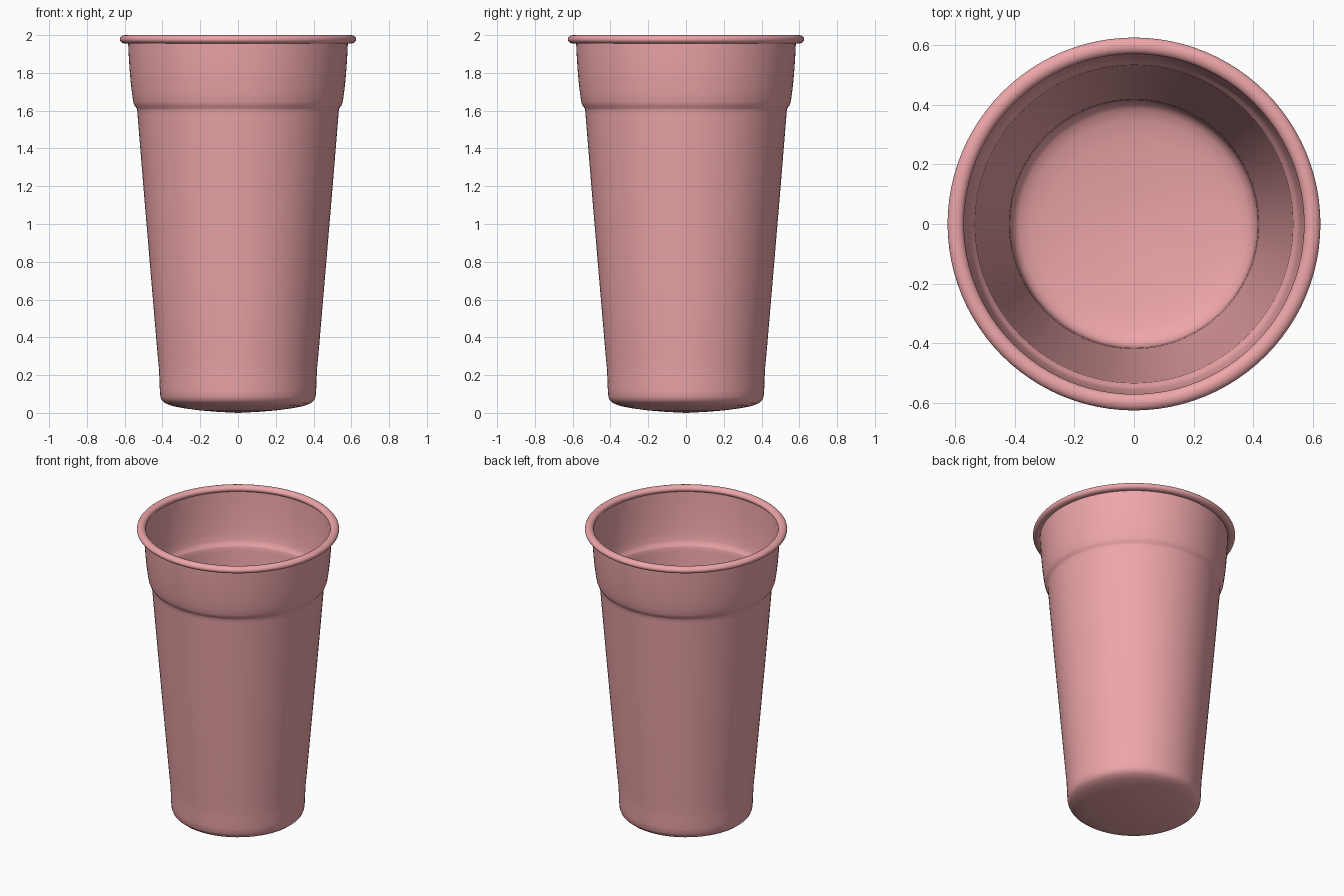
import bpy, math

if "Cube" in bpy.data.objects:
    bpy.data.objects.remove(bpy.data.objects["Cube"])

SIDES = 96


def lathe(name, profile, mat, closed=False):
    """Revolve an (r, z) profile about z; a first point at r = 0 becomes a pole."""
    verts, faces, rings = [], [], []
    for r, z in profile:
        start = len(verts)
        count = 1 if r == 0 else SIDES
        for i in range(count):
            a = 2 * math.pi * i / SIDES
            verts.append((r * math.cos(a), r * math.sin(a), z))
        rings.append([start + (i if count > 1 else 0) for i in range(SIDES)])
    pairs = list(zip(rings, rings[1:]))
    if closed:
        pairs.append((rings[-1], rings[0]))
    for lo, hi in pairs:
        for i in range(SIDES):
            j = (i + 1) % SIDES
            if lo[i] == lo[j]:
                faces.append((lo[i], hi[j], hi[i]))
            else:
                faces.append((lo[i], lo[j], hi[j], hi[i]))
    mesh = bpy.data.meshes.new(name)
    mesh.from_pydata(verts, [], faces)
    mesh.materials.append(mat)
    mesh.shade_smooth()
    obj = bpy.data.objects.new(name, mesh)
    bpy.context.collection.objects.link(obj)
    return obj


pink = bpy.data.materials.new("pink_plastic")
pink.diffuse_color = (0.85, 0.38, 0.40, 1)
pink.use_nodes = True
pink.node_tree.nodes["Principled BSDF"].inputs["Base Color"].default_value = pink.diffuse_color

# Thin-walled cup: domed base, tapered wall, stepped collar
cup_profile = [
    (0, 0.0), (0.10, 0.005), (0.20, 0.013), (0.29, 0.025), (0.35, 0.037),
    (0.385, 0.051), (0.403, 0.066), (0.411, 0.085), (0.414, 0.12),
    (0.416, 0.18), (0.419, 0.24), (0.425, 0.30), (0.459, 0.70),
    (0.497, 1.15), (0.532, 1.58), (0.534, 1.605), (0.537, 1.613),
    (0.547, 1.625), (0.554, 1.645), (0.561, 1.69), (0.568, 1.75),
    (0.574, 1.82), (0.579, 1.90), (0.582, 1.965),
]
lathe("cup_body", cup_profile, pink)

# Rolled lip around the mouth
rim_profile = [(0.5985 + 0.0275 * math.cos(2 * math.pi * k / 20),
                1.978 + 0.022 * math.sin(2 * math.pi * k / 20)) for k in range(20)]
lathe("rolled_rim", rim_profile, pink, closed=True)
